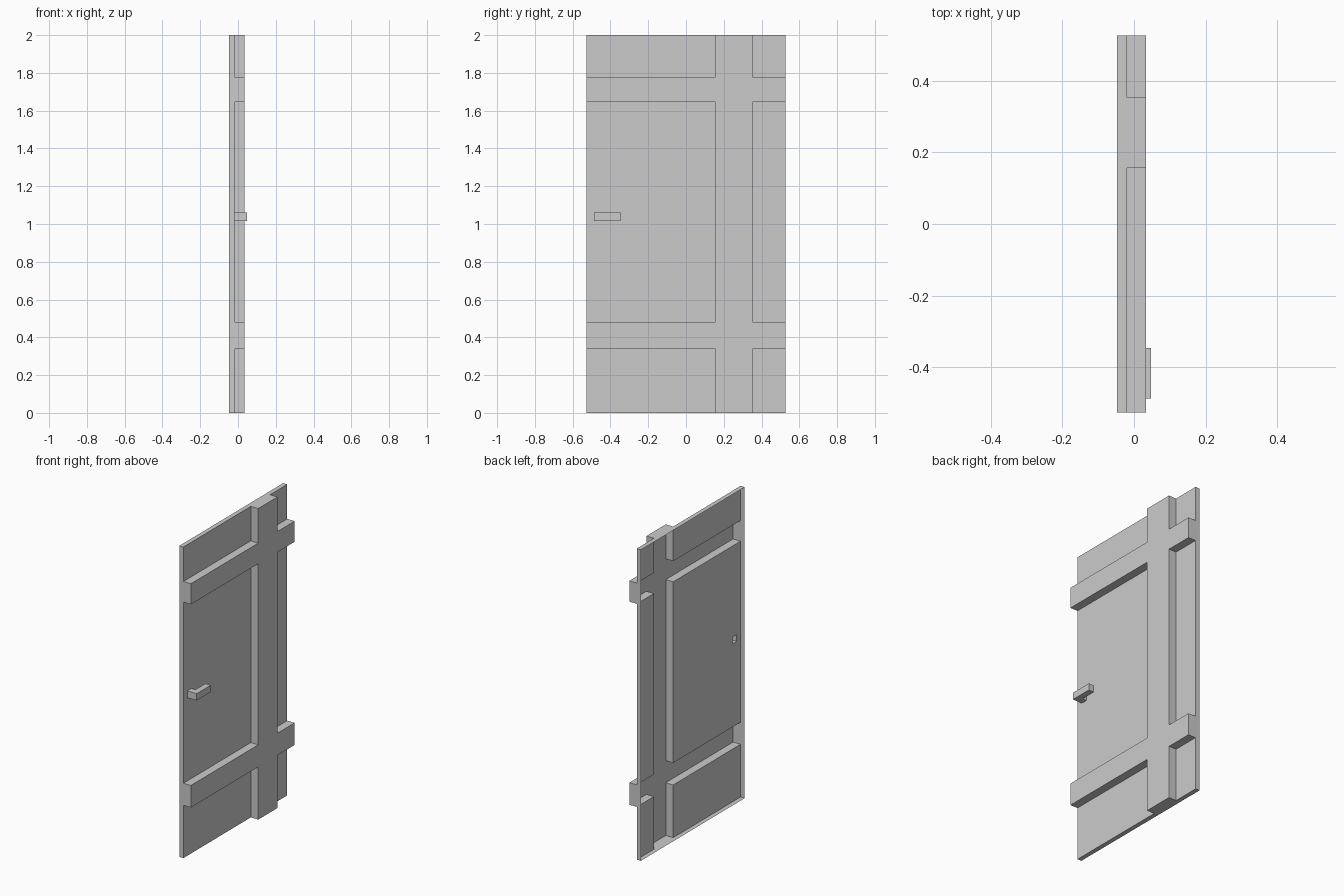
import bpy, bmesh
from mathutils import Vector

if "Cube" in bpy.data.objects:
    bpy.data.objects.remove(bpy.data.objects["Cube"])

BACK, PANEL, FRAME, TIP = -0.048, -0.019, 0.034, 0.048
YS = [-0.527, -0.488, -0.447, 0.157, 0.353, 0.527]
ZS = [0, 0.339, 0.481, 1.016, 1.06, 1.645, 1.778, 2]
STILE, RAILS, LATCH = 3, (1, 5), (1, 3)   # cell columns / rows


def cell_grid(bm, ys, zs, x):
    """Sheet of quads facing +x, returned as {(column, row): face}."""
    v = [[bm.verts.new((x, y, z)) for z in zs] for y in ys]
    return {(i, j): bm.faces.new((v[i][j], v[i + 1][j], v[i + 1][j + 1], v[i][j + 1]))
            for i in range(len(ys) - 1) for j in range(len(zs) - 1)}


def extrude(bm, faces, offset):
    """Pull faces out, leaving the shell open behind them."""
    new = bmesh.ops.extrude_face_region(bm, geom=faces)["geom"]
    bmesh.ops.translate(bm, vec=Vector(offset),
                        verts=[g for g in new if isinstance(g, bmesh.types.BMVert)])
    old = [f for f in faces if f.is_valid]
    if old:
        bmesh.ops.delete(bm, geom=old, context='FACES')
    return [g for g in new if isinstance(g, bmesh.types.BMFace)]


def finish(bm, name):
    mesh = bpy.data.meshes.new(name)
    bm.to_mesh(mesh)
    bm.free()
    bpy.context.collection.objects.link(bpy.data.objects.new(name, mesh))


def find_cell(f):
    c = f.calc_center_median()
    col = max(i for i, y in enumerate(YS) if y < c.y)
    row = max(j for j, z in enumerate(ZS) if z < c.z)
    return col, row


# Door: open-backed sheet with a rim, then raised stile and rails
bm = bmesh.new()
cells = cell_grid(bm, YS, ZS, BACK)
front = extrude(bm, list(cells.values()), (PANEL - BACK, 0, 0))
front = [f for f in front if abs(f.calc_center_median().x - PANEL) < 1e-4]
where = [(f, find_cell(f)) for f in front]
hole = [f for f, c in where if c == LATCH]
strips = [f for f, (col, row) in where if col == STILE or row in RAILS]
bmesh.ops.delete(bm, geom=hole, context='FACES')
extrude(bm, strips, (FRAME - PANEL, 0, 0))
finish(bm, "door_panel")

# Handle: hollow post growing out of the hole, with a lever pulled sideways
bm = bmesh.new()
base = list(cell_grid(bm, YS[1:3], ZS[3:5], PANEL).values())
LEVER_X = 0.01
neck = extrude(bm, base, (LEVER_X - PANEL, 0, 0))
extrude(bm, neck, (TIP - LEVER_X, 0, 0))
bm.normal_update()
side = [f for f in bm.faces if f.normal.y > 0.9 and f.calc_center_median().x > LEVER_X]
extrude(bm, side, (0, -0.346 - YS[2], 0))
finish(bm, "handle")
